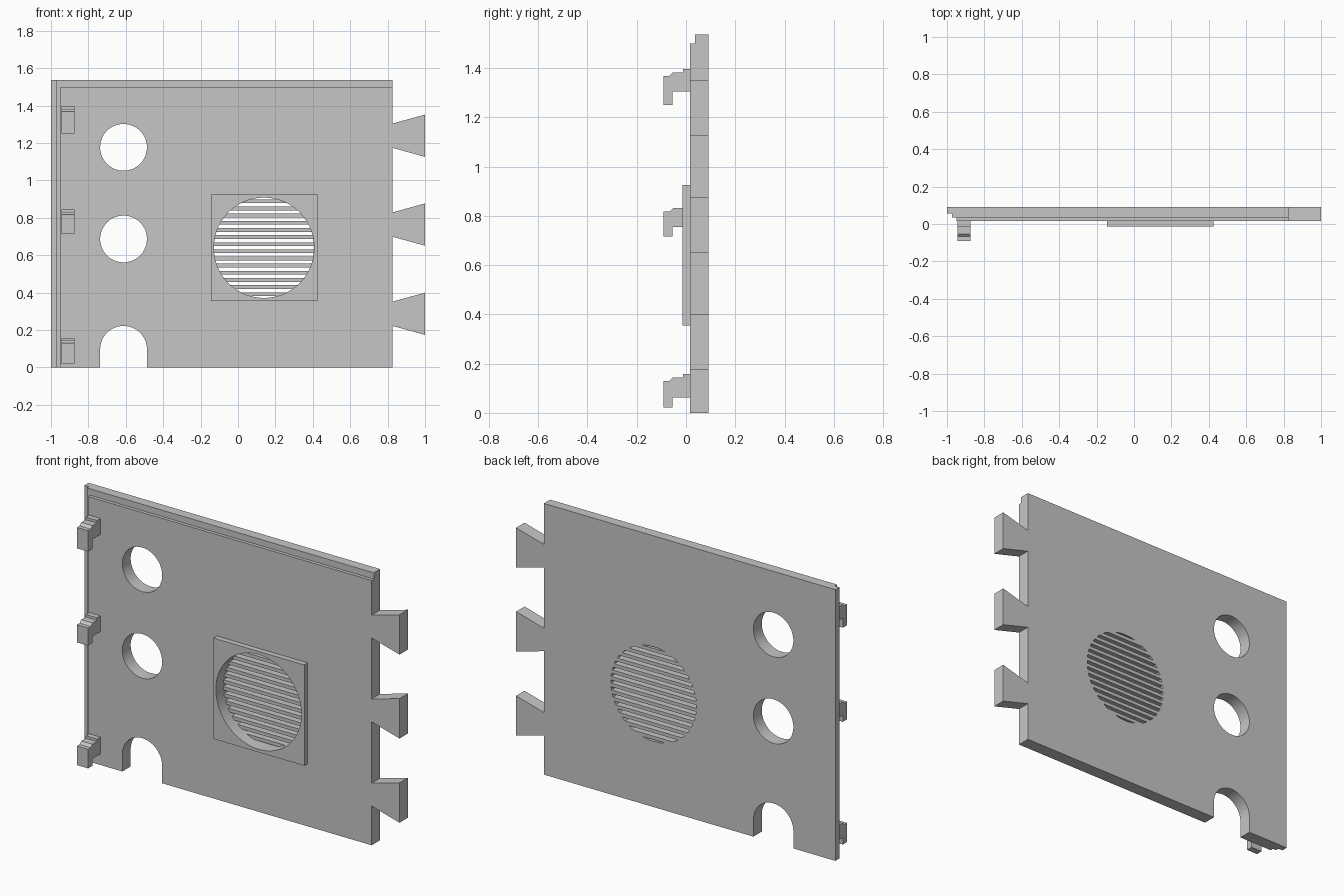
import bpy, bmesh, math

if "Cube" in bpy.data.objects:
    bpy.data.objects.remove(bpy.data.objects["Cube"])

grey = bpy.data.materials.new("plain grey")
grey.diffuse_color = (0.565, 0.565, 0.565, 1)
grey.use_nodes = True
grey.node_tree.nodes["Principled BSDF"].inputs["Base Color"].default_value = grey.diffuse_color

FRONT, BACK, RIGHT = 0.017, 0.092, 0.826
VENT_X, VENT_Z, VENT_R = 0.139, 0.64, 0.268


def finish(name, bm):
    bmesh.ops.recalc_face_normals(bm, faces=bm.faces)
    me = bpy.data.meshes.new(name)
    bm.to_mesh(me)
    bm.free()
    me.materials.append(grey)
    ob = bpy.data.objects.new(name, me)
    bpy.context.collection.objects.link(ob)
    return ob


def prism(name, pts, axis, lo, hi):
    """Extrude a 2D profile: axis 'y' takes (x, z) points, 'x' takes (y, z)."""
    bm = bmesh.new()
    place = (lambda p, t: (p[0], t, p[1])) if axis == 'y' else (lambda p, t: (t, p[0], p[1]))
    a = [bm.verts.new(place(p, lo)) for p in pts]
    b = [bm.verts.new(place(p, hi)) for p in pts]
    bm.faces.new(a)
    bm.faces.new(b[::-1])
    n = len(pts)
    for i in range(n):
        bm.faces.new((a[i], a[(i + 1) % n], b[(i + 1) % n], b[i]))
    return finish(name, bm)


def box(name, x0, x1, y0, y1, z0, z1):
    return prism(name, [(x0, z0), (x1, z0), (x1, z1), (x0, z1)], 'y', y0, y1)


def circle(x, z, r, n=64):
    return [(x + r * math.cos(2 * math.pi * i / n), z + r * math.sin(2 * math.pi * i / n))
            for i in range(n)]


def boolean(ob, tool, op):
    mod = ob.modifiers.new("cut", 'BOOLEAN')
    mod.operation, mod.solver, mod.object = op, 'EXACT', tool
    bpy.context.view_layer.objects.active = ob
    bpy.ops.object.modifier_apply(modifier=mod.name)
    bpy.data.objects.remove(tool)


def bore():
    return prism("bore", circle(VENT_X, VENT_Z, VENT_R, 96), 'y', -0.2, 0.2)


def smooth(ob):
    bpy.ops.object.select_all(action='DESELECT')
    ob.select_set(True)
    bpy.context.view_layer.objects.active = ob
    bpy.ops.object.shade_smooth_by_angle(angle=math.radians(30))


# wall panel with stepped left and top edges
panel = box("wall_panel", -1, RIGHT, 0.056, BACK, 0, 1.536)
boolean(panel, box("step", -0.972, RIGHT, 0.036, BACK, 0, 1.536), 'UNION')
boolean(panel, box("step", -0.95, RIGHT, FRONT, BACK, 0, 1.5), 'UNION')

# dovetail tongues on the right edge
for z in (1.239, 0.764, 0.287):
    prism("dovetail", [(RIGHT, z - 0.065), (1, z - 0.113), (1, z + 0.113), (RIGHT, z + 0.065)],
          'y', FRONT, BACK)

# round holes and the bottom arch
for z in (1.177, 0.687):
    boolean(panel, prism("hole", circle(-0.612, z, 0.125), 'y', -0.2, 0.2), 'DIFFERENCE')
arch = [(-0.612 + 0.125 * math.cos(math.pi * i / 32), 0.097 + 0.125 * math.sin(math.pi * i / 32))
        for i in range(33)]
arch += [(-0.737, -0.1), (-0.487, -0.1)]
boolean(panel, prism("arch", arch, 'y', -0.2, 0.2), 'DIFFERENCE')

# square vent frame, bored through together with the panel
frame = box("vent_frame", -0.145, 0.425, -0.014, FRONT, 0.355, 0.926)
for ob in (panel, frame):
    boolean(ob, bore(), 'DIFFERENCE')
    smooth(ob)

# horizontal slats trimmed to the bore
for i in range(14):
    z = VENT_Z + (i - 6.5) * 0.0382
    slat = box("vent_slat", VENT_X - 0.4, VENT_X + 0.4, 0.052, BACK, z - 0.01, z + 0.01)
    boolean(slat, bore(), 'INTERSECT')

# hanging hooks down the left edge: bottom, underside, top
for lo, under, top in ((1.25, 1.305, 1.396), (0.717, 0.755, 0.845), (0.022, 0.062, 0.158)):
    prism("hook", [(FRONT, under), (-0.054, under), (-0.054, lo), (-0.092, lo),
                   (-0.092, top - 0.028), (-0.068, top - 0.028), (-0.053, top - 0.014),
                   (-0.013, top - 0.014), (-0.013, top), (FRONT, top)], 'x', -0.945, -0.875)
